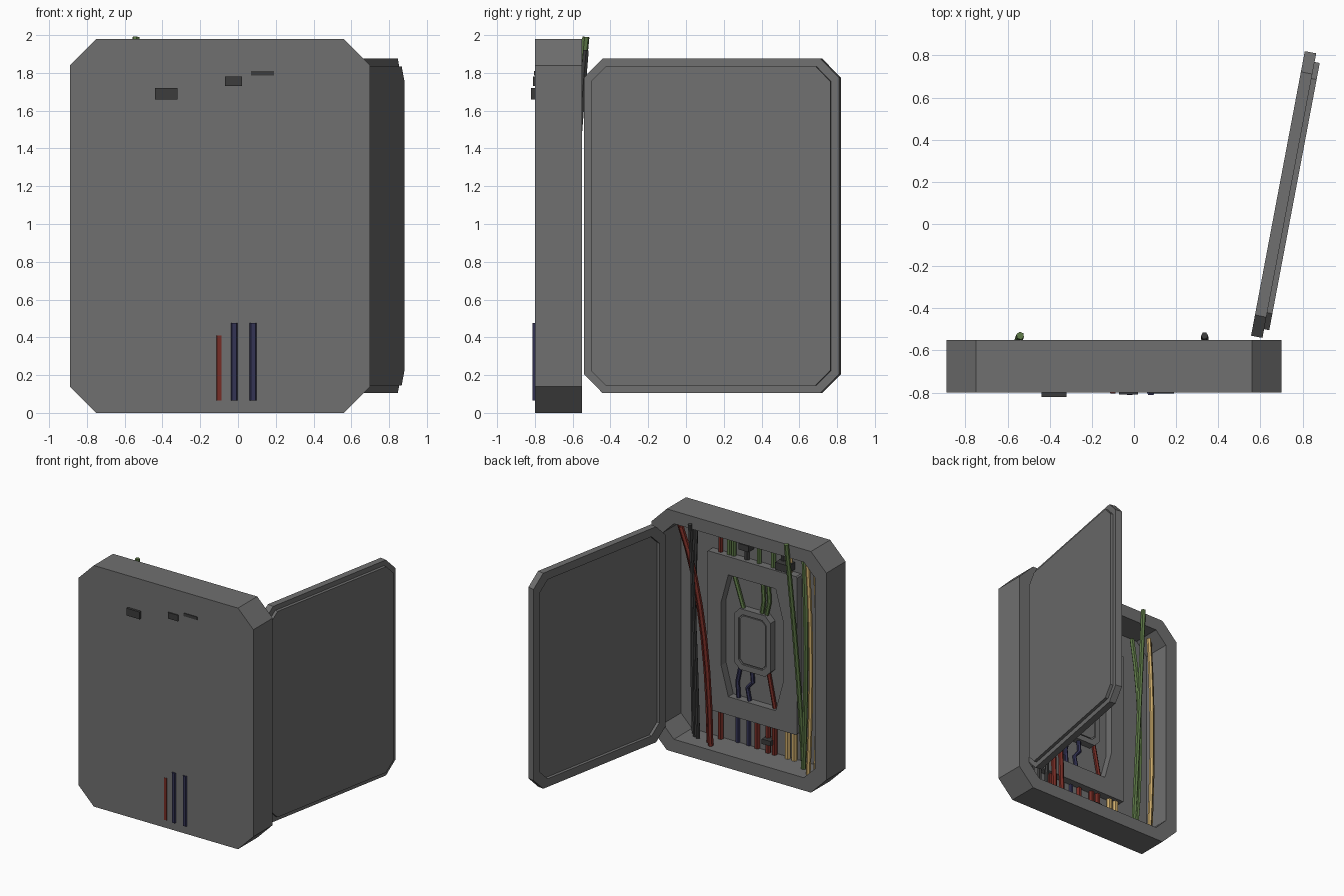
import bpy, bmesh, math
from mathutils import Matrix, Vector

if "Cube" in bpy.data.objects:
    bpy.data.objects.remove(bpy.data.objects["Cube"])


def mat(name, rgb):
    m = bpy.data.materials.new(name)
    m.diffuse_color = (*rgb, 1)
    m.use_nodes = True
    m.node_tree.nodes["Principled BSDF"].inputs["Base Color"].default_value = m.diffuse_color
    return m


GREY = mat("grey_casing", (0.16, 0.16, 0.16))
DARK = mat("dark_rubber", (0.045, 0.045, 0.045))
RED = mat("red_wire", (0.18, 0.025, 0.018))
GREEN = mat("green_wire", (0.11, 0.19, 0.062))
BLUE = mat("blue_wire", (0.033, 0.033, 0.09))
YELLOW = mat("yellow_wire", (0.62, 0.42, 0.15))
CX, CZ = -0.095, 0.99  # centre of the box


def rings(name, specs, material, closed=False, matrix=None):
    """Octagon rings (half width, half height, chamfer x, chamfer z, y) joined into a solid."""
    bm = bmesh.new()
    loops = []
    for w, h, cx, cz, y in specs:
        pts = [(w, h - cz), (w - cx, h), (cx - w, h), (-w, h - cz),
               (-w, cz - h), (cx - w, -h), (w - cx, -h), (w, cz - h)]
        loops.append([bm.verts.new((x, y, z)) for x, z in pts])
    pairs = list(zip(loops, loops[1:]))
    if closed:
        pairs.append((loops[-1], loops[0]))
    else:
        bm.faces.new(loops[0])
        bm.faces.new(loops[-1])
    for a, b in pairs:
        for i in range(8):
            j = (i + 1) % 8
            bm.faces.new((a[i], a[j], b[j], b[i]))
    bmesh.ops.recalc_face_normals(bm, faces=bm.faces)
    bm.transform(matrix or Matrix.Translation((CX, 0, CZ)))
    me = bpy.data.meshes.new(name)
    bm.to_mesh(me)
    bm.free()
    me.materials.append(material)
    ob = bpy.data.objects.new(name, me)
    bpy.context.collection.objects.link(ob)


def block(name, x0, x1, y0, y1, z0, z1, material=DARK):
    bpy.ops.mesh.primitive_cube_add(size=1, location=((x0 + x1) / 2, (y0 + y1) / 2, (z0 + z1) / 2))
    ob = bpy.context.object
    ob.name = name
    ob.scale = (x1 - x0, y1 - y0, z1 - z0)
    ob.data.materials.append(material)


def wire(name, pts, r, material):
    cu = bpy.data.curves.new(name, 'CURVE')
    cu.dimensions = '3D'
    cu.bevel_depth = r
    cu.bevel_resolution = 1
    cu.use_fill_caps = True
    sp = cu.splines.new('POLY')
    sp.points.add(len(pts) - 1)
    for p, co in zip(sp.points, pts):
        p.co = (*co, 1)
    sp.use_smooth = False
    cu.materials.append(material)
    bpy.context.collection.objects.link(bpy.data.objects.new(name, cu))


def arc(a, mid, b, n=7):
    """Points of a bowed wire passing through mid."""
    a, m, b = Vector(a), Vector(mid), Vector(b)
    c = 2 * m - (a + b) / 2
    return [a * (1 - t) ** 2 + c * 2 * t * (1 - t) + b * t * t for t in (i / n for i in range(n + 1))]


# Open casing
rings("casing", [(0.795, 0.99, 0.14, 0.14, -0.80), (0.795, 0.99, 0.14, 0.14, -0.55),
                 (0.69, 0.885, 0.10, 0.10, -0.55), (0.69, 0.885, 0.10, 0.10, -0.785)], GREY)

# Swung-open door: recessed inside, raised panel outside
rings("door", [(0.62, 0.818, 0.08, 0.08, 0.025), (0.62, 0.818, 0.08, 0.08, 0.0),
               (0.687, 0.885, 0.10, 0.10, 0.0), (0.687, 0.885, 0.10, 0.10, 0.055),
               (0.645, 0.845, 0.08, 0.08, 0.055), (0.645, 0.845, 0.08, 0.08, 0.08)], GREY,
      matrix=Matrix.Translation((0.683, 0.145, CZ)) @ Matrix.Rotation(math.radians(-100.7), 4, 'Z'))

# Inner mounting panel with window, and the central unit
rings("mounting_panel", [(0.41, 0.65, 0.01, 0.01, -0.79), (0.41, 0.65, 0.01, 0.01, -0.72),
                         (0.28, 0.50, 0.065, 0.24, -0.72), (0.28, 0.50, 0.065, 0.24, -0.79)], GREY, closed=True)
rings("central_unit", [(0.165, 0.25, 0.05, 0.05, -0.79), (0.165, 0.25, 0.05, 0.05, -0.725),
                       (0.125, 0.205, 0.035, 0.035, -0.725), (0.125, 0.205, 0.035, 0.035, -0.74),
                       (0.115, 0.195, 0.03, 0.03, -0.74), (0.115, 0.195, 0.03, 0.03, -0.73)], GREY)

# Dark connectors, some poking through the casing back
block("connector_a", -0.44, -0.32, -0.82, -0.70, 1.66, 1.72)
block("connector_b", -0.07, 0.02, -0.81, -0.71, 1.73, 1.78)
block("connector_c", 0.07, 0.19, -0.805, -0.75, 1.785, 1.81)
block("connector_d", -0.27, -0.19, -0.79, -0.71, 0.19, 0.23)

# Long loose wires
wire("green_rod", arc((-0.54, -0.53, 1.99), (-0.57, -0.625, 1.0), (-0.58, -0.70, 0.09)), 0.019, GREEN)
wire("green_long", arc((-0.575, -0.71, 1.82), (-0.62, -0.67, 1.0), (-0.59, -0.68, 0.09)), 0.019, GREEN)
for i in range(2):
    d = 0.04 * i
    wire("yellow_long", arc((-0.67 - d, -0.62 - d, 1.82), (-0.70 - d, -0.62 - d, 1.0), (-0.675 - d, -0.62 - d, 0.09)),
         0.018, YELLOW)
    wire("red_long", arc((0.48 + d, -0.62 - d, 1.83), (0.285 + d, -0.62 - d, 1.1), (0.21 + d, -0.62 - d, 0.09)),
         0.021, RED)
    wire("dark_long", arc((0.385 + d, -0.68 - d, 1.85), (0.39 + d, -0.66 - d, 1.0), (0.39 + d, -0.68 - d, 0.11)),
         0.018, DARK)
wire("dark_rod", arc((0.335, -0.53, 1.92), (0.34, -0.60, 1.0), (0.345, -0.65, 0.12)), 0.017, DARK)

# Short wires above the panel
for x, m in ((0.22, RED), (0.14, GREEN), (0.10, GREEN), (-0.02, DARK), (-0.13, GREEN), (-0.26, GREEN),
             (-0.35, DARK), (-0.41, YELLOW)):
    wire("upper_wire", [(x, -0.765, 1.87), (x, -0.765, 1.60)], 0.02, m)

# Short wires below the panel
for x, y, top, m in ((0.22, -0.765, 0.4, RED), (0.08, -0.792, 0.475, BLUE), (-0.02, -0.792, 0.475, BLUE),
                     (-0.10, -0.784, 0.41, RED), (-0.21, -0.765, 0.4, RED), (-0.27, -0.765, 0.4, RED),
                     (-0.39, -0.765, 0.4, YELLOW), (-0.45, -0.765, 0.4, YELLOW)):
    wire("lower_wire", [(x, y, 0.065), (x, y, top)], 0.023, m)

# Wires inside the window, joined to the central unit
for m, pts in ((GREEN, ((0.09, 1.49), (0.0, 1.22))), (GREEN, ((-0.17, 1.49), (-0.18, 1.35), (-0.16, 1.22))),
               (GREEN, ((-0.22, 1.49), (-0.23, 1.35), (-0.20, 1.22))),
               (BLUE, ((0.05, 0.49), (0.06, 0.62), (0.03, 0.76))),
               (BLUE, ((-0.05, 0.49), (-0.03, 0.59), (-0.08, 0.65), (-0.07, 0.76))),
               (RED, ((-0.28, 0.49), (-0.22, 0.78)))):
    wire("window_wire", [(x, -0.755, z) for x, z in pts], 0.017, m)
